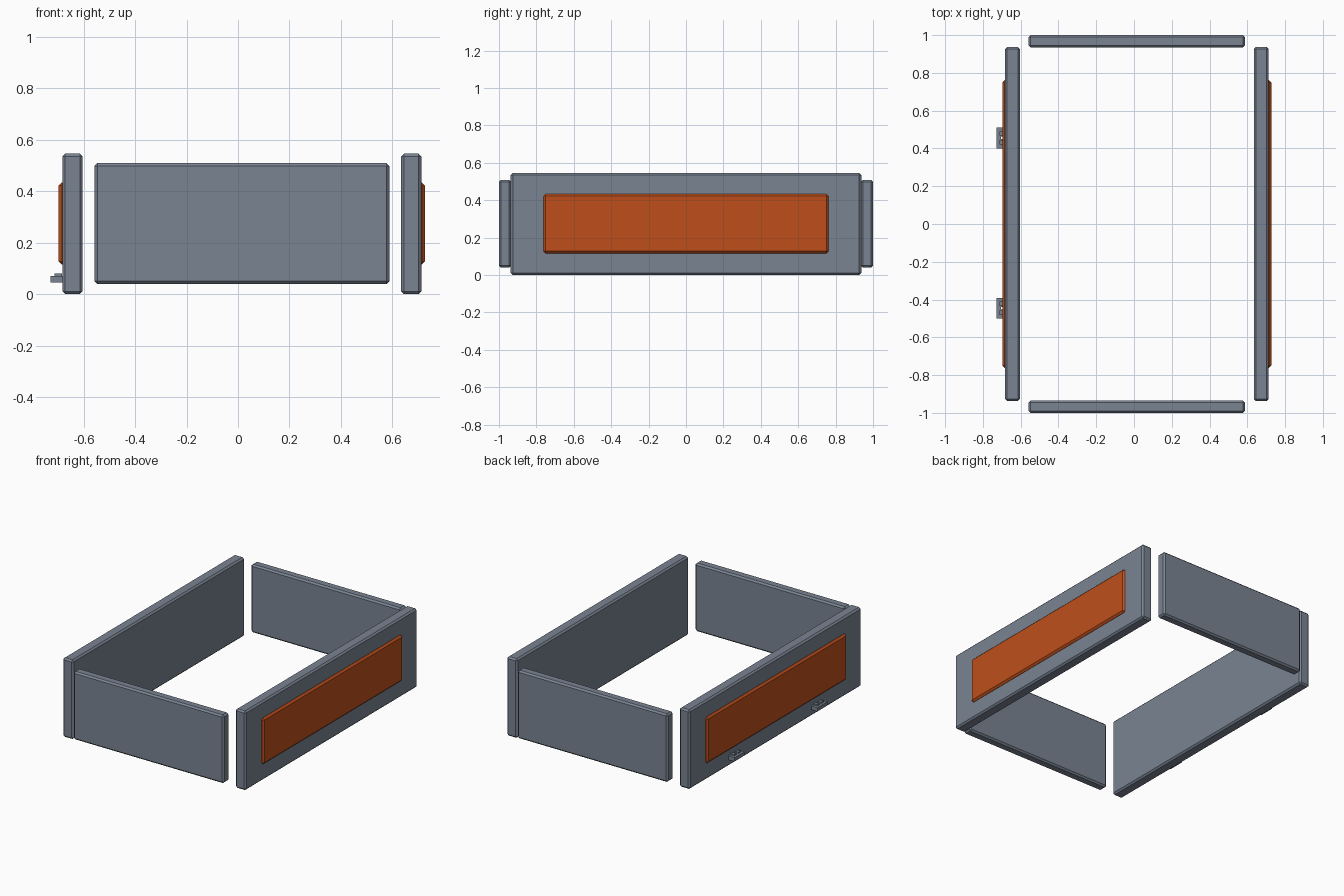
import bpy

if "Cube" in bpy.data.objects:
    bpy.data.objects.remove(bpy.data.objects["Cube"])


def paint(name, rgb):
    mat = bpy.data.materials.new(name)
    mat.diffuse_color = (*rgb, 1)
    mat.use_nodes = True
    mat.node_tree.nodes["Principled BSDF"].inputs["Base Color"].default_value = mat.diffuse_color
    return mat


# Shared colours: slate walls and latches, orange inset panels
slate = paint("slate_paint", (0.195, 0.23, 0.29))
orange = paint("orange_paint", (0.52, 0.078, 0.011))


def box(name, x, y, z, chamfer=0.0, mat=slate):
    """Box from (min, max) ranges with optional chamfered edges."""
    bpy.ops.mesh.primitive_cube_add(
        size=1, location=[(a + b) / 2 for a, b in (x, y, z)])
    ob = bpy.context.object
    ob.name = name
    ob.scale = [b - a for a, b in (x, y, z)]
    bpy.ops.object.transform_apply(location=False, rotation=False, scale=True)
    if chamfer:
        mod = ob.modifiers.new("chamfer", 'BEVEL')
        mod.width = chamfer
        mod.segments = 1
    ob.data.materials.append(mat)
    return ob


# Long side walls
box("left_wall", (-0.683, -0.604), (-0.937, 0.937), (0.0, 0.546), 0.011)
box("right_wall", (0.634, 0.713), (-0.937, 0.937), (0.0, 0.546), 0.011)

# Short end walls
box("front_wall", (-0.558, 0.588), (-1.0, -0.935), (0.039, 0.509), 0.011)
box("back_wall", (-0.558, 0.588), (0.935, 1.0), (0.039, 0.509), 0.011)

# Raised orange panels on the outer faces of the side walls
box("left_panel", (-0.697, -0.645), (-0.762, 0.762), (0.115, 0.434), 0.012, orange)
box("right_panel", (0.675, 0.727), (-0.762, 0.762), (0.115, 0.434), 0.012, orange)

# Two small latches low on the left wall
for label, yc in (("front", -0.446), ("back", 0.456)):
    box(label + "_latch_bar", (-0.728, -0.705), (yc - 0.055, yc + 0.055), (0.045, 0.071))
    for side, s in (("near", -1), ("far", 1)):
        arm = sorted((yc + s * 0.006, yc + s * 0.055))
        box(f"{label}_latch_{side}_arm", (-0.705, -0.675), arm, (0.045, 0.071))
        tab = sorted((yc + s * 0.012, yc + s * 0.035))
        box(f"{label}_latch_{side}_tab", (-0.713, -0.685), tab, (0.069, 0.08))
